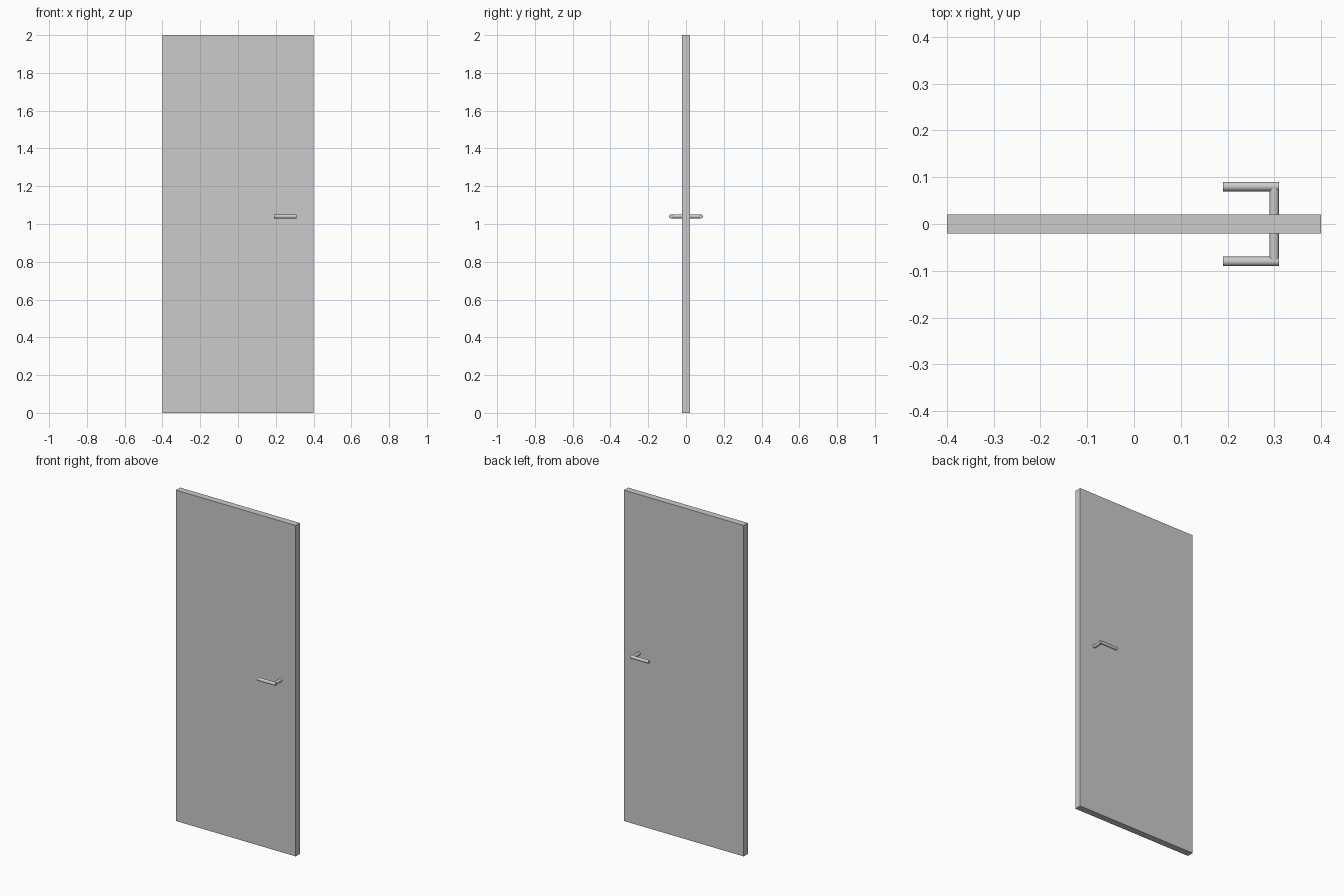
import bpy
from math import pi

cube = bpy.data.objects.get("Cube")
if cube:
    bpy.data.objects.remove(cube, do_unlink=True)

grey = bpy.data.materials.new("plain_grey")
grey.use_nodes = True
grey.diffuse_color = (0.6, 0.6, 0.6, 1)
grey.node_tree.nodes["Principled BSDF"].inputs["Base Color"].default_value = (0.6, 0.6, 0.6, 1)

THICK = 0.04
RADIUS = 0.01
REACH = 0.08       # lever axis distance from the door centre plane
HANDLE_X, HANDLE_Z = 0.30, 1.04


def rod(name, location, length, rotation):
    bpy.ops.mesh.primitive_cylinder_add(vertices=32, radius=RADIUS, depth=length,
                                        location=location, rotation=rotation)
    obj = bpy.context.object
    obj.name = name
    obj.data.materials.append(grey)
    bpy.ops.object.shade_smooth_by_angle()


# Door slab
bpy.ops.mesh.primitive_cube_add(size=1, location=(0, 0, 1))
door = bpy.context.object
door.name = "door_panel"
door.scale = (0.8, THICK, 2)
bpy.ops.object.transform_apply(location=False, rotation=False, scale=True)
door.data.materials.append(grey)

# Handle on each face: a spindle out of the door and a lever towards the middle
for side, sign in (("front", -1), ("back", 1)):
    inner = THICK / 2 - 0.005
    rod(side + "_handle_spindle", (HANDLE_X, sign * (inner + REACH) / 2, HANDLE_Z),
        REACH - inner, (pi / 2, 0, 0))
    rod(side + "_handle_lever", (HANDLE_X - 0.05, sign * REACH, HANDLE_Z),
        0.12, (0, pi / 2, 0))
